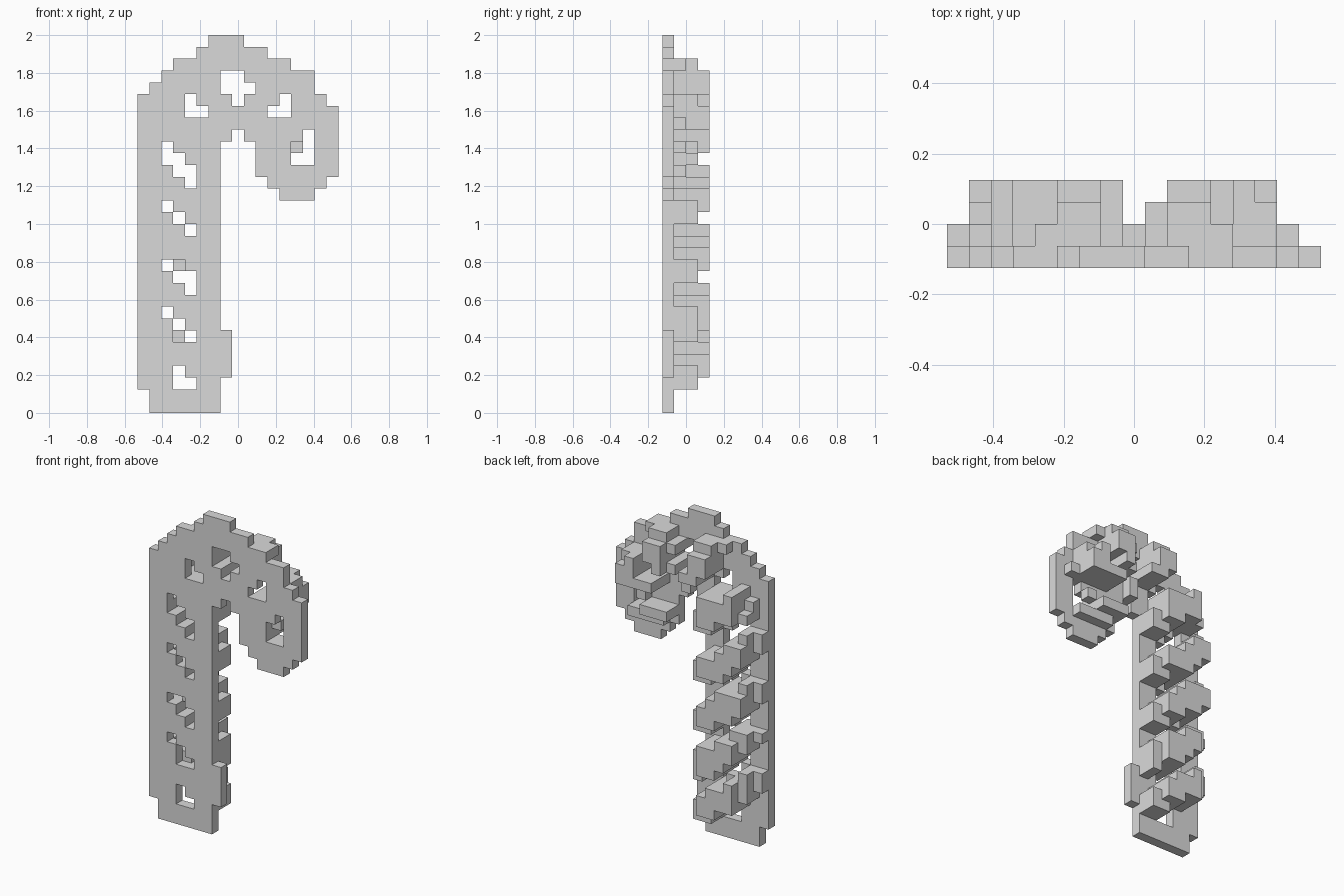
import bpy, bmesh, math

cube = bpy.data.objects.get("Cube")
if cube:
    bpy.data.objects.remove(cube, do_unlink=True)

U = 0.0625            # block size
AX, AZ, R = 8, 23, 5  # arc centre column, row and radius, in blocks
GREY = (0.7, 0.7, 0.7, 1)

grey = bpy.data.materials.new("plain_grey")
grey.use_nodes = True
grey.diffuse_color = GREY
bsdf = grey.node_tree.nodes["Principled BSDF"]
bsdf.inputs["Base Color"].default_value = GREY
bsdf.inputs["Roughness"].default_value = 0.8

# Outline of the flat cane: first row, last row, first column, last column
SPANS = [(0, 1, 1, 6), (2, 2, 0, 6), (3, 6, 0, 7), (7, 22, 0, 6),
         (18, 18, 12, 14), (19, 19, 11, 15), (20, 22, 10, 16),
         (23, 23, 0, 7), (23, 23, 9, 16), (24, 25, 0, 16), (26, 26, 0, 15),
         (27, 27, 1, 14), (28, 28, 2, 14), (29, 29, 3, 12),
         (30, 30, 5, 10), (31, 31, 6, 8)]
# Openings between the stripes: row -> columns
HOLES = {28: (7, 8), 27: (7, 8, 9), 26: (4, 8, 12), 25: (4, 5, 11, 12),
         23: (14,), 22: (2, 13, 14), 21: (2, 3, 13, 14), 20: (3, 4), 19: (4,),
         17: (2,), 16: (3,), 15: (4,), 12: (2, 3), 11: (3, 4), 10: (4,),
         8: (2,), 7: (3,), 6: (3, 4), 3: (3,), 2: (3, 4)}
# Single blocks behind openings and at the inside of the bend (column, row)
EXTRA = {(13, 22), (3, 12), (3, 6), (8, 24), (8, 25)}

outline = {(c, r) for r0, r1, c0, c1 in SPANS
           for r in range(r0, r1 + 1) for c in range(c0, c1 + 1)}
holes = {(c, r) for r, cols in HOLES.items() for c in cols}
plate = {(c, 0, r) for c, r in outline - holes}

# Stem stripes: top at the centre column, lowest and highest row at the back
STEM = [(6, 3, 6), (10.6, 7, 10), (15, 12, 15), (19.8, 17, 20), (25, 22, 25)]
# Stripe centres along the arc
ARC = [23.5, 28.8, 32.9, 37.1, 41.7]
# Per depth layer, the sideways reach on the stem and on the arc
REACH = {1: ((-3, 3), (-2.5, 2.25)),
         2: ((-3, 2), (-2.5, 2.05)),
         3: ((-2, 2), (-2.4, 1.4))}


def in_stripe(c, d, r):
    """Whether a block at column c, depth d, row r belongs to a stripe."""
    stem_reach, arc_reach = REACH[d]
    if c < AX and r < AZ:                       # straight stem
        off = 3 - c
        lo, hi = stem_reach
        if d == 3 and r < 11:
            hi = 1
        spare = 1 if d < 3 else 0
        return lo <= off <= hi and any(
            top + 0.8 * off - 2.9 < r <= top + 0.8 * off
            and r0 - spare <= r <= r1 + spare for top, r0, r1 in STEM)
    # Arc and hook
    if c > AX and r < d + 19 or d == 3 and (r > 28 or c == 9):
        return False
    phase = AZ + R * (math.pi - math.atan2(r - AZ, c - AX))
    off = math.hypot(c - AX, r - AZ) - R
    lo, hi = arc_reach
    return lo <= off <= hi and any(abs(phase - k) <= 1.2 for k in ARC)


stripes = {(c, d, r) for c, r in outline - holes for d in REACH
           if in_stripe(c, d, r)}
stripes |= {(c, 1, r) for c, r in EXTRA}

SOLID = plate | stripes
SIDES = {(1, 0, 0): [(1, 0, 0), (1, 1, 0), (1, 1, 1), (1, 0, 1)],
         (-1, 0, 0): [(0, 0, 0), (0, 0, 1), (0, 1, 1), (0, 1, 0)],
         (0, 1, 0): [(0, 1, 0), (0, 1, 1), (1, 1, 1), (1, 1, 0)],
         (0, -1, 0): [(0, 0, 0), (1, 0, 0), (1, 0, 1), (0, 0, 1)],
         (0, 0, 1): [(0, 0, 1), (1, 0, 1), (1, 1, 1), (0, 1, 1)],
         (0, 0, -1): [(0, 0, 0), (0, 1, 0), (1, 1, 0), (1, 0, 0)]}


def build_blocks(name, blocks):
    """Make one object from the exposed sides of the blocks."""
    bm = bmesh.new()
    for b in sorted(blocks):
        for n, corners in SIDES.items():
            if tuple(p + q for p, q in zip(b, n)) in SOLID:
                continue
            bm.faces.new([bm.verts.new(((b[0] + i - 8.5) * U,
                                        (b[1] + j - 2) * U,
                                        (b[2] + k) * U))
                          for i, j, k in corners])
    bmesh.ops.remove_doubles(bm, verts=bm.verts[:], dist=0.0005)
    mesh = bpy.data.meshes.new(name)
    bm.to_mesh(mesh)
    bm.free()
    mesh.materials.append(grey)
    obj = bpy.data.objects.new(name, mesh)
    bpy.context.collection.objects.link(obj)


build_blocks("flat_cane_front", plate)
build_blocks("raised_spiral_stripes", stripes)
